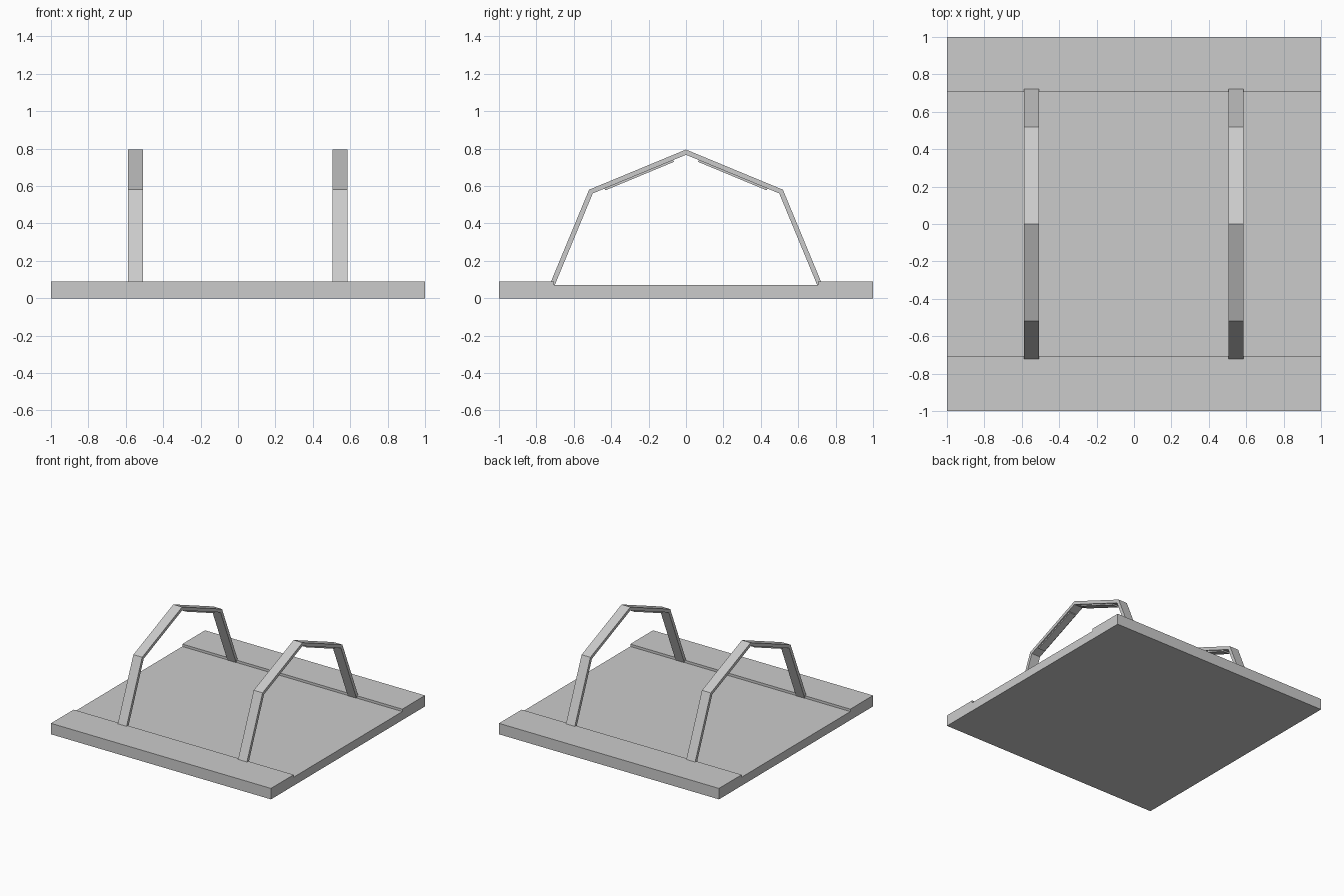
import bpy, bmesh
from math import sin, cos, pi

if "Cube" in bpy.data.objects:
    bpy.data.objects.remove(bpy.data.objects["Cube"])


def extrude_profile(name, points, x0, x1):
    """Closed (y, z) outline extruded along x."""
    bm = bmesh.new()
    face = bm.faces.new([bm.verts.new((x0, y, z)) for y, z in points])
    ext = bmesh.ops.extrude_face_region(bm, geom=[face])
    verts = [v for v in ext["geom"] if isinstance(v, bmesh.types.BMVert)]
    bmesh.ops.translate(bm, verts=verts, vec=(x1 - x0, 0, 0))
    bmesh.ops.recalc_face_normals(bm, faces=bm.faces)
    mesh = bpy.data.meshes.new(name)
    bm.to_mesh(mesh)
    bm.free()
    obj = bpy.data.objects.new(name, mesh)
    bpy.context.collection.objects.link(obj)
    return obj


# Base slab with raised front and back borders
extrude_profile("base", [(-1, 0), (1, 0), (1, 0.09), (0.705, 0.09), (0.705, 0.07),
                         (-0.705, 0.07), (-0.705, 0.09), (-1, 0.09)], -1, 1)

# Half-octagon arches
CZ, R_OUT, R_IN = 0.062, 0.733, 0.705


def ring(r):
    return [(r * cos(i * pi / 4), CZ + r * sin(i * pi / 4)) for i in range(5)]


for side, x in (("left", -0.548), ("right", 0.546)):
    extrude_profile(f"{side}_arch", ring(R_OUT) + ring(R_IN)[::-1], x - 0.04, x + 0.04)
    # Thin strips under the two sloping top segments
    for end, s in (("front", -1), ("back", 1)):
        strip = [(0.07, 0.742), (0.437, 0.590), (0.431, 0.577), (0.065, 0.729)]
        extrude_profile(f"{side}_{end}_strip", [(s * y, z) for y, z in strip],
                        x - 0.03, x + 0.03)
